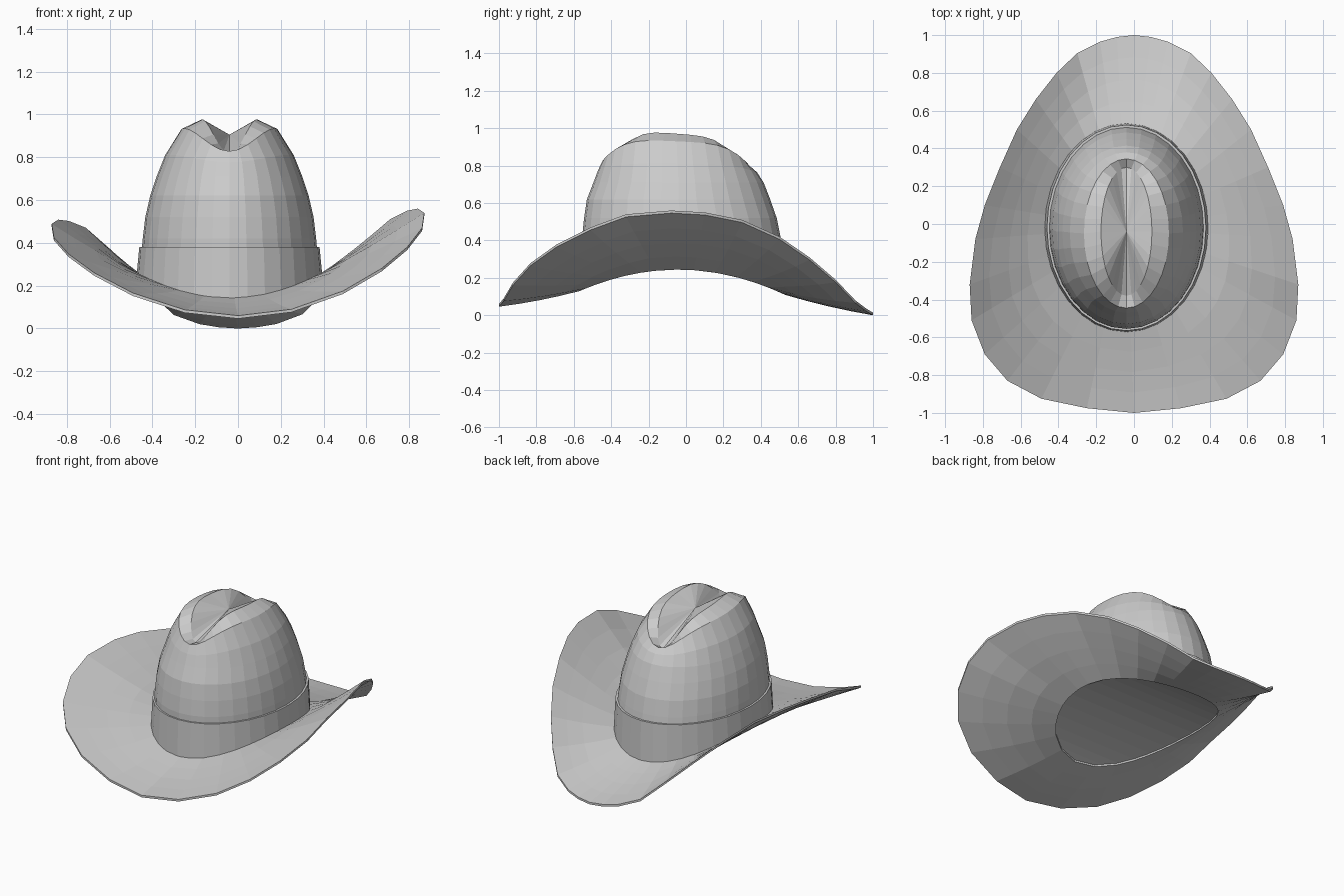
import bpy, bmesh
from math import sin, cos, pi, atan2

if "Cube" in bpy.data.objects:
    bpy.data.objects.remove(bpy.data.objects["Cube"], do_unlink=True)

SEG = 32
CX, CY = -0.04, -0.02          # crown centre
ANGLES = [2 * pi * i / SEG for i in range(SEG)]

felt = bpy.data.materials.new("grey_felt")
felt.use_nodes = True
felt.diffuse_color = (0.6, 0.6, 0.6, 1)
felt.node_tree.nodes["Principled BSDF"].inputs["Base Color"].default_value = (0.6, 0.6, 0.6, 1)


def loft(name, rings, closed=False, end_tip=None, arched_cap=False):
    """Skin a list of point rings; optionally close the tube, tip the end or cap the start in strips."""
    bm = bmesh.new()
    loops = [[bm.verts.new(p) for p in ring] for ring in rings]
    n = len(loops[0])
    pairs = list(zip(loops, loops[1:]))
    if closed:
        pairs.append((loops[-1], loops[0]))
    for a, b in pairs:
        for i in range(n):
            j = (i + 1) % n
            bm.faces.new((a[i], a[j], b[j], b[i]))
    if end_tip:
        tip = bm.verts.new(end_tip)
        for i in range(n):
            bm.faces.new((loops[-1][i], loops[-1][(i + 1) % n], tip))
    if arched_cap:
        ring, half = loops[0], n // 2
        for i in range(-n // 4, n // 4):
            strip = (ring[i], ring[i + 1], ring[half - i - 1], ring[half - i])
            bm.faces.new(list(dict.fromkeys(strip)))
    bmesh.ops.recalc_face_normals(bm, faces=bm.faces)
    mesh = bpy.data.meshes.new(name)
    bm.to_mesh(mesh)
    bm.free()
    mesh.materials.append(felt)
    obj = bpy.data.objects.new(name, mesh)
    bpy.context.collection.objects.link(obj)


def saddle(a):
    """Height of the seam between band and brim, high at the sides."""
    return 0.13 + 0.125 * cos(a) ** 2 - 0.01 * sin(a)


def oval(rx, ry, height, cy=CY):
    return [(CX + rx * cos(a), cy + ry * sin(a), height(a)) for a in ANGLES]


# Crown: oval rings (x radius, y radius, y centre, side height, end height), pinched on top
crown_profile = [
    (0.41, 0.535, -0.02, 0.36, 0.36),
    (0.405, 0.53, -0.025, 0.42, 0.42),
    (0.393, 0.515, -0.03, 0.52, 0.52),
    (0.37, 0.49, -0.04, 0.62, 0.62),
    (0.34, 0.455, -0.04, 0.71, 0.71),
    (0.3, 0.425, -0.045, 0.81, 0.77),
    (0.225, 0.395, -0.05, 0.93, 0.81),
    (0.135, 0.34, -0.04, 0.97, 0.79),
]
crown_rings = []
for rx, ry, cy, side, end in crown_profile:
    tilt = 0.15 * (side - end)
    crown_rings.append(oval(rx, ry, lambda a: side - (side - end) * sin(a) ** 4 - tilt * sin(a), cy))
loft("crown", crown_rings, end_tip=(CX, -0.04, 0.905))

# Hat band with an arched underside
loft("hat_band", [
    oval(0.433, 0.552, saddle),
    oval(0.421, 0.545, lambda a: 0.38),
    oval(0.405, 0.528, lambda a: 0.38),
], arched_cap=True)

# Brim: left half of the edge from back to front, mirrored to the right side
half_edge = [
    (0.09, 0.99, 0.02), (0.18, 0.965, 0.035), (0.3, 0.905, 0.08), (0.41, 0.8, 0.19),
    (0.52, 0.66, 0.31), (0.62, 0.5, 0.42), (0.71, 0.3, 0.51), (0.79, 0.1, 0.55),
    (0.84, -0.08, 0.56), (0.87, -0.32, 0.54), (0.86, -0.51, 0.47), (0.79, -0.69, 0.38),
    (0.67, -0.83, 0.28), (0.49, -0.925, 0.175), (0.25, -0.975, 0.09),
]
mirrored = [(-x, y, z * (1 - 0.11 * x)) for x, y, z in reversed(half_edge)]
edge = [(0, 1, 0.014)] + half_edge + [(0, -1, 0.06)] + mirrored


def brim_ring(t, drop):
    """Points a fraction t of the way from the seam to the edge."""
    ring = []
    for x, y, z in edge:
        a = atan2((y - CY) / 0.55, (x - CX) / 0.43)
        seam = (CX + 0.432 * cos(a), CY + 0.55 * sin(a), saddle(a) + 0.003)
        px, py, pz = (s + (e - s) * t for s, e in zip(seam, (x, y, z)))
        ring.append((px, py, pz - 0.03 * t * (1 - t) - drop))
    return ring


steps = [0, 0.25, 0.5, 0.75, 1]
loft("brim", [brim_ring(t, 0) for t in steps] + [brim_ring(t, 0.014) for t in reversed(steps)], closed=True)
